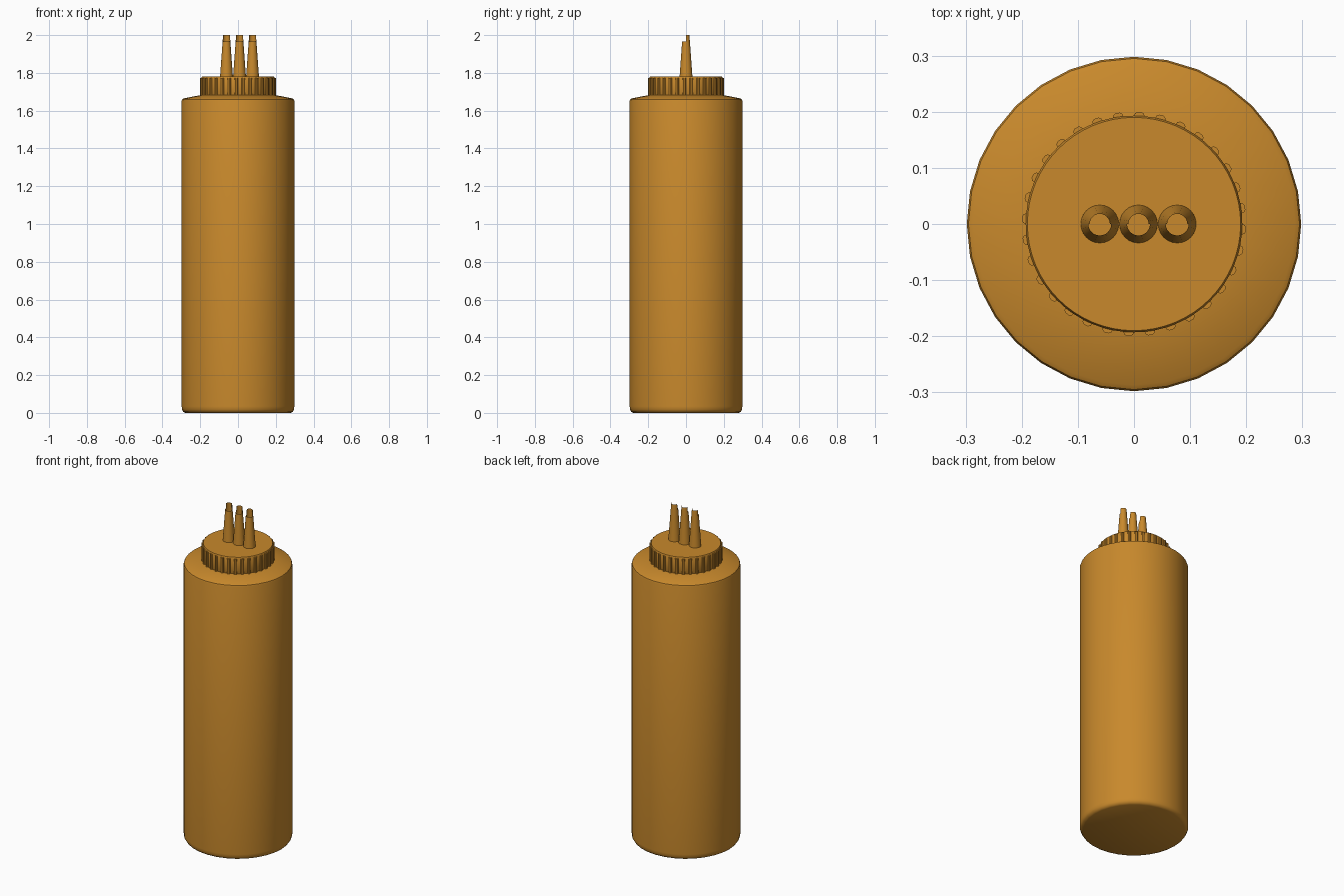
import bpy, bmesh
from math import sin, cos, pi, radians

if "Cube" in bpy.data.objects:
    bpy.data.objects.remove(bpy.data.objects["Cube"])

mustard = bpy.data.materials.new("mustard_plastic")
mustard.diffuse_color = (0.58, 0.25, 0.025, 1)
mustard.use_nodes = True
mustard.node_tree.nodes["Principled BSDF"].inputs["Base Color"].default_value = mustard.diffuse_color


def finish(name, bm, angle=35):
    bmesh.ops.recalc_face_normals(bm, faces=bm.faces)
    me = bpy.data.meshes.new(name)
    bm.to_mesh(me)
    bm.free()
    ob = bpy.data.objects.new(name, me)
    bpy.context.collection.objects.link(ob)
    me.materials.append(mustard)
    bpy.ops.object.select_all(action='DESELECT')
    bpy.context.view_layer.objects.active = ob
    ob.select_set(True)
    bpy.ops.object.shade_smooth_by_angle(angle=radians(angle))
    return ob


def ring(bm, r, z, n, x=0.0):
    return [bm.verts.new((x + r * cos(2 * pi * i / n), r * sin(2 * pi * i / n), z))
            for i in range(n)]


def lathe(name, profile, n=32):
    bm = bmesh.new()
    rings = [ring(bm, r, z, n) for r, z in profile]
    for a, b in zip(rings, rings[1:]):
        for i in range(n):
            j = (i + 1) % n
            bm.faces.new((a[i], a[j], b[j], b[i]))
    bm.faces.new(rings[0])
    bm.faces.new(rings[-1])
    return finish(name, bm)


# bottle body with rounded base and sloping shoulder
lathe("bottle_body", [(0.278, 0), (0.29, 0.006), (0.297, 0.018), (0.298, 0.035),
                      (0.298, 1.652), (0.295, 1.66), (0.287, 1.665),
                      (0.2, 1.682), (0.18, 1.685)])

# screw lid
lathe("lid", [(0.191, 1.678), (0.193, 1.682), (0.193, 1.776), (0.19, 1.782)], 64)

# grip ribs round the lid
bm = bmesh.new()
RIBS = 32
section = [(0.190, -0.010), (0.197, -0.008), (0.200, -0.004),
           (0.200, 0.004), (0.197, 0.008), (0.190, 0.010)]
for k in range(RIBS):
    a = 2 * pi * k / RIBS + radians(8.4)
    lo, hi = [[bm.verts.new((r * cos(a) - t * sin(a), r * sin(a) + t * cos(a), z))
               for r, t in section] for z in (1.68, 1.774)]
    m = len(section)
    for i in range(m):
        j = (i + 1) % m
        bm.faces.new((lo[i], lo[j], hi[j], hi[i]))
    bm.faces.new(lo)
    bm.faces.new(hi)
finish("lid_grip_ribs", bm)

# three open tapered nozzles, each with a raised rear half at the tip
N = 24
for k, x in enumerate((-0.061, 0.008, 0.077)):
    bm = bmesh.new()
    base = ring(bm, 0.034, 1.78, N, x)
    mid = ring(bm, 0.0205, 1.966, N, x)
    tip = ring(bm, 0.018, 2.0, N, x)
    for i in range(N):
        j = (i + 1) % N
        bm.faces.new((base[i], base[j], mid[j], mid[i]))
        if i < N // 2:
            bm.faces.new((mid[i], mid[j], tip[j], tip[i]))
    bmesh.ops.delete(bm, geom=[v for v in bm.verts if not v.link_faces], context='VERTS')
    finish(f"nozzle_{k + 1}", bm)
